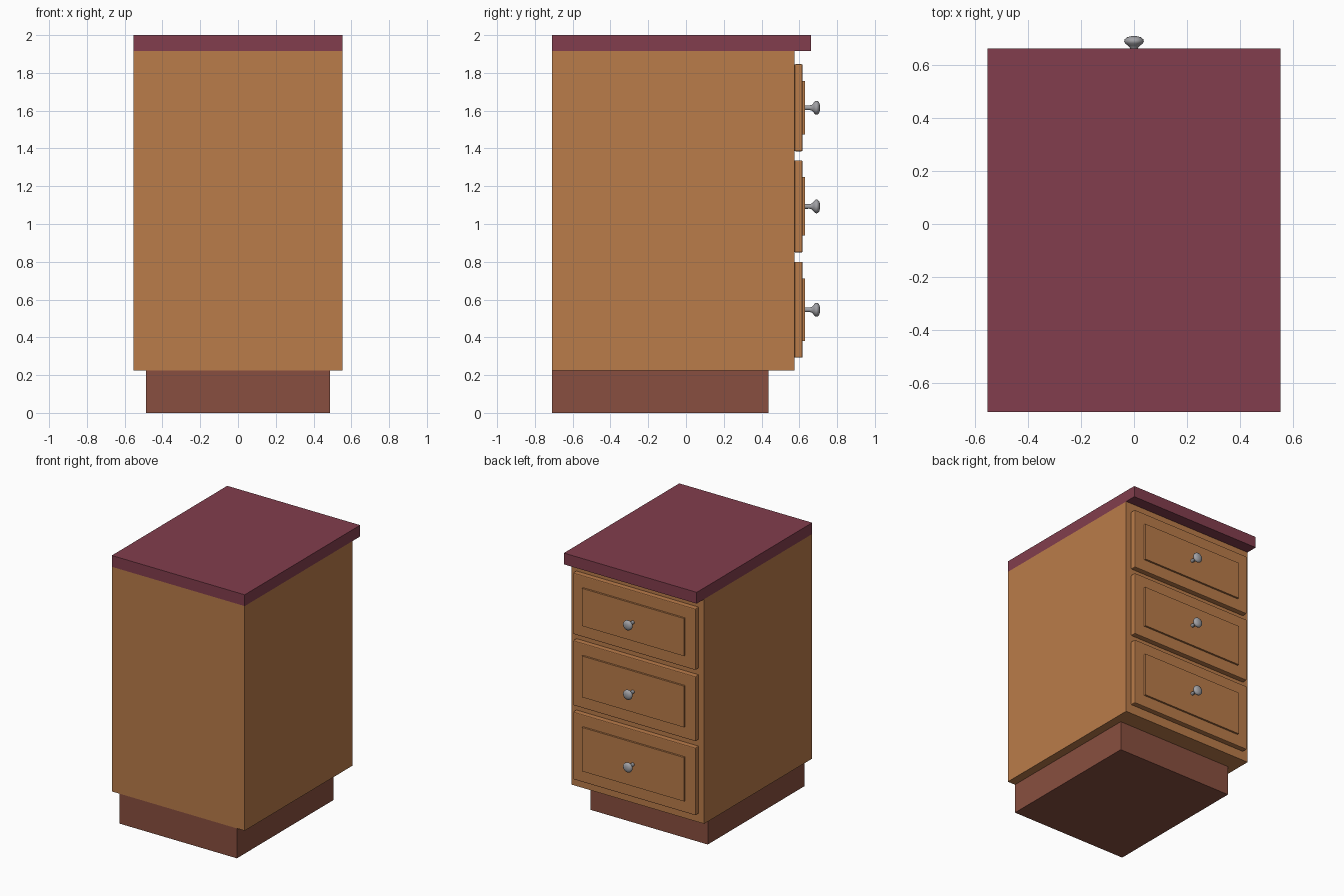
import bpy, bmesh, math

if "Cube" in bpy.data.objects:
    bpy.data.objects.remove(bpy.data.objects["Cube"])


def mat(name, rgb):
    m = bpy.data.materials.new(name)
    m.diffuse_color = (*rgb, 1)
    m.use_nodes = True
    m.node_tree.nodes["Principled BSDF"].inputs["Base Color"].default_value = m.diffuse_color
    return m


wood = mat("warm wood", (0.49, 0.20, 0.068))
maroon = mat("maroon top", (0.225, 0.048, 0.075))
plinth = mat("brown plinth", (0.25, 0.078, 0.05))
metal = mat("grey metal", (0.36, 0.36, 0.38))


def finish(bm, name, material):
    bmesh.ops.recalc_face_normals(bm, faces=bm.faces)
    me = bpy.data.meshes.new(name)
    bm.to_mesh(me)
    bm.free()
    me.materials.append(material)
    ob = bpy.data.objects.new(name, me)
    bpy.context.collection.objects.link(ob)
    return ob


def box(name, hx, y0, y1, z0, z1, material, bevel=0.0):
    """Box symmetric in x, with an optional small rounded edge."""
    bm = bmesh.new()
    bmesh.ops.create_cube(bm, size=1)
    for v in bm.verts:
        v.co = (v.co.x * 2 * hx, y0 + (v.co.y + 0.5) * (y1 - y0), z0 + (v.co.z + 0.5) * (z1 - z0))
    ob = finish(bm, name, material)
    if bevel:
        b = ob.modifiers.new("edge", 'BEVEL')
        b.width = bevel
        b.segments = 2
    return ob


# knob outline: (radius, distance out from the panel)
KNOB = [(0.013, -0.004), (0.012, 0.022), (0.015, 0.034), (0.025, 0.044), (0.034, 0.052),
        (0.037, 0.059), (0.035, 0.067), (0.027, 0.074), (0.014, 0.078), (0, 0.079)]


def knob(name, y, z, n=24):
    bm = bmesh.new()
    verts = [bm.verts.new((r, y + d, z)) for r, d in KNOB]
    edges = [bm.edges.new(p) for p in zip(verts, verts[1:])]
    bmesh.ops.spin(bm, geom=verts + edges, cent=(0, y, z), axis=(0, 1, 0),
                   angle=math.tau, steps=n)
    bmesh.ops.remove_doubles(bm, verts=bm.verts, dist=1e-4)
    ob = finish(bm, name, metal)
    for p in ob.data.polygons:
        p.use_smooth = True


# carcass, toe-kick plinth and overhanging worktop
box("cabinet_body", 0.553, -0.71, 0.574, 0.225, 1.915, wood)
box("base_plinth", 0.488, -0.71, 0.438, 0.0, 0.225, plinth)
box("worktop", 0.553, -0.71, 0.662, 1.915, 2.0, maroon)

# three drawers: front board, raised panel, knob
for i, (z0, z1) in enumerate([(0.292, 0.80), (0.849, 1.337), (1.385, 1.846)], 1):
    box(f"drawer_front_{i}", 0.51, 0.574, 0.617, z0, z1, wood, 0.006)
    box(f"drawer_panel_{i}", 0.425, 0.615, 0.631, z0 + 0.089, z1 - 0.089, wood)
    knob(f"drawer_knob_{i}", 0.631, (z0 + z1) / 2)
